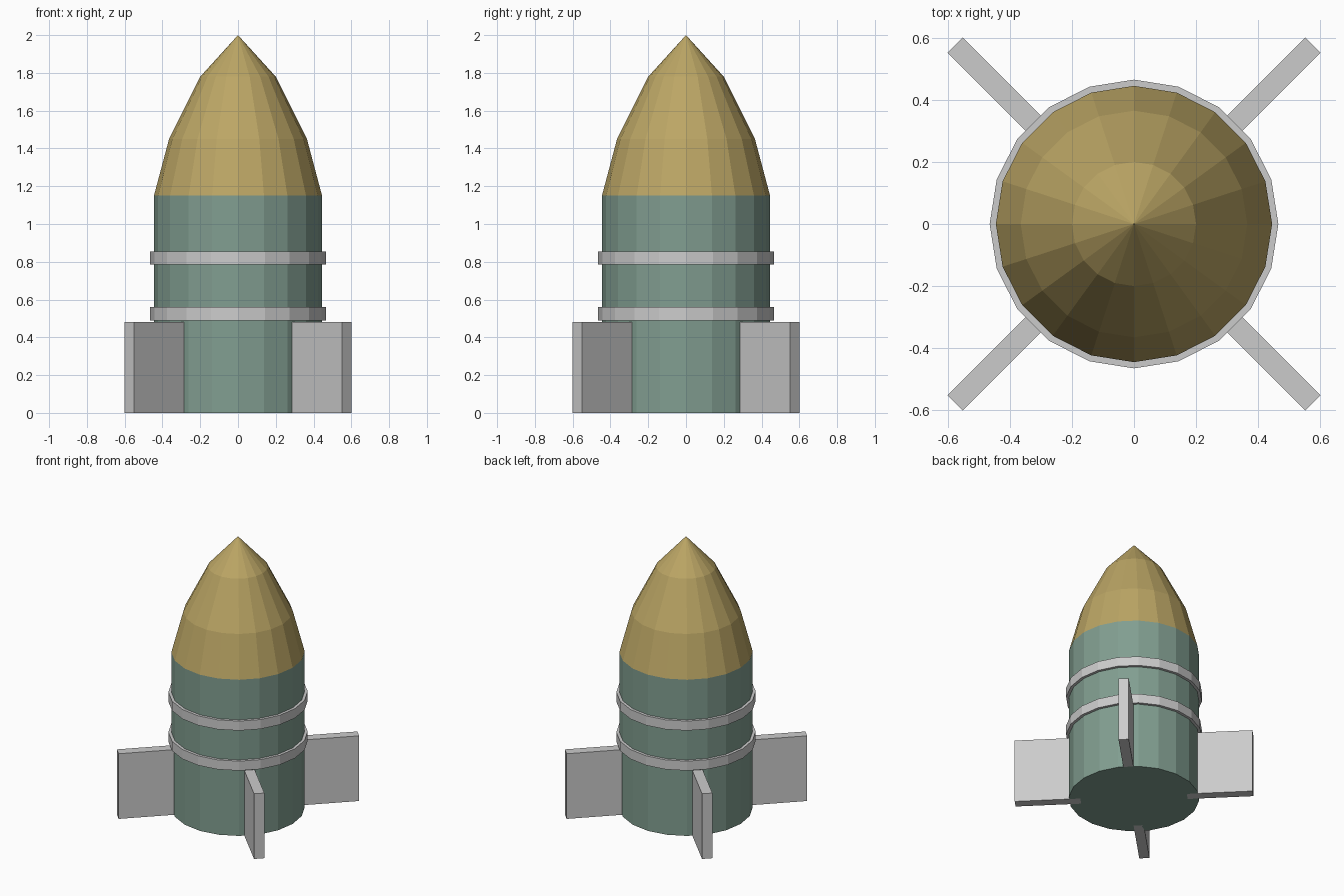
import bpy, bmesh
from math import cos, sin, pi, radians
from mathutils import Matrix

if "Cube" in bpy.data.objects:
    bpy.data.objects.remove(bpy.data.objects["Cube"])

SIDES = 20
R = 0.445


def material(name, rgb):
    m = bpy.data.materials.new(name)
    m.diffuse_color = (*rgb, 1)
    m.use_nodes = True
    m.node_tree.nodes["Principled BSDF"].inputs["Base Color"].default_value = m.diffuse_color
    return m


def make_object(name, bm, mat=None):
    bmesh.ops.recalc_face_normals(bm, faces=bm.faces)
    me = bpy.data.meshes.new(name)
    bm.to_mesh(me)
    bm.free()
    ob = bpy.data.objects.new(name, me)
    bpy.context.collection.objects.link(ob)
    if mat:
        me.materials.append(mat)
    return ob


def lathe(name, profile, mat=None, closed=False):
    """Revolve (radius, z) points around z; axis points become single vertices."""
    bm = bmesh.new()
    rings = []
    for r, z in profile:
        if r == 0:
            rings.append([bm.verts.new((0, 0, z))] * SIDES)
        else:
            rings.append([bm.verts.new((r * cos(2 * pi * i / SIDES), r * sin(2 * pi * i / SIDES), z))
                          for i in range(SIDES)])
    pairs = list(zip(rings, rings[1:]))
    if closed:
        pairs.append((rings[-1], rings[0]))
    for a, b in pairs:
        for i in range(SIDES):
            j = (i + 1) % SIDES
            bm.faces.new(list(dict.fromkeys((a[i], a[j], b[j], b[i]))))
    # cap open ends
    if not closed:
        for ring in (rings[0], rings[-1]):
            if ring[0] is not ring[1]:
                bm.faces.new(ring)
    return make_object(name, bm, mat)


green = material("green_paint", (0.22, 0.34, 0.28))
brass = material("brass", (0.5, 0.38, 0.13))

# Cylindrical body and faceted nose
lathe("body", [(R, 0), (R, 1.15)], green)
lathe("nose", [(R, 1.15), (0.365, 1.45), (0.2, 1.78), (0, 2.0)], brass)

# Two raised bands
for name, z in (("lower_band", 0.49), ("upper_band", 0.785)):
    lathe(name, [(0.43, z), (0.465, z), (0.465, z + 0.07), (0.43, z + 0.07)], closed=True)

# Four diagonal tail fins
INNER, OUTER, THICK, HEIGHT = 0.365, 0.815, 0.07, 0.48
for k in range(4):
    bm = bmesh.new()
    bmesh.ops.create_cube(bm, size=1, matrix=(
        Matrix.Rotation(radians(45 + 90 * k), 4, 'Z')
        @ Matrix.Translation(((INNER + OUTER) / 2, 0, HEIGHT / 2))
        @ Matrix.Diagonal((OUTER - INNER, THICK, HEIGHT, 1))))
    make_object(f"fin_{k + 1}", bm)
